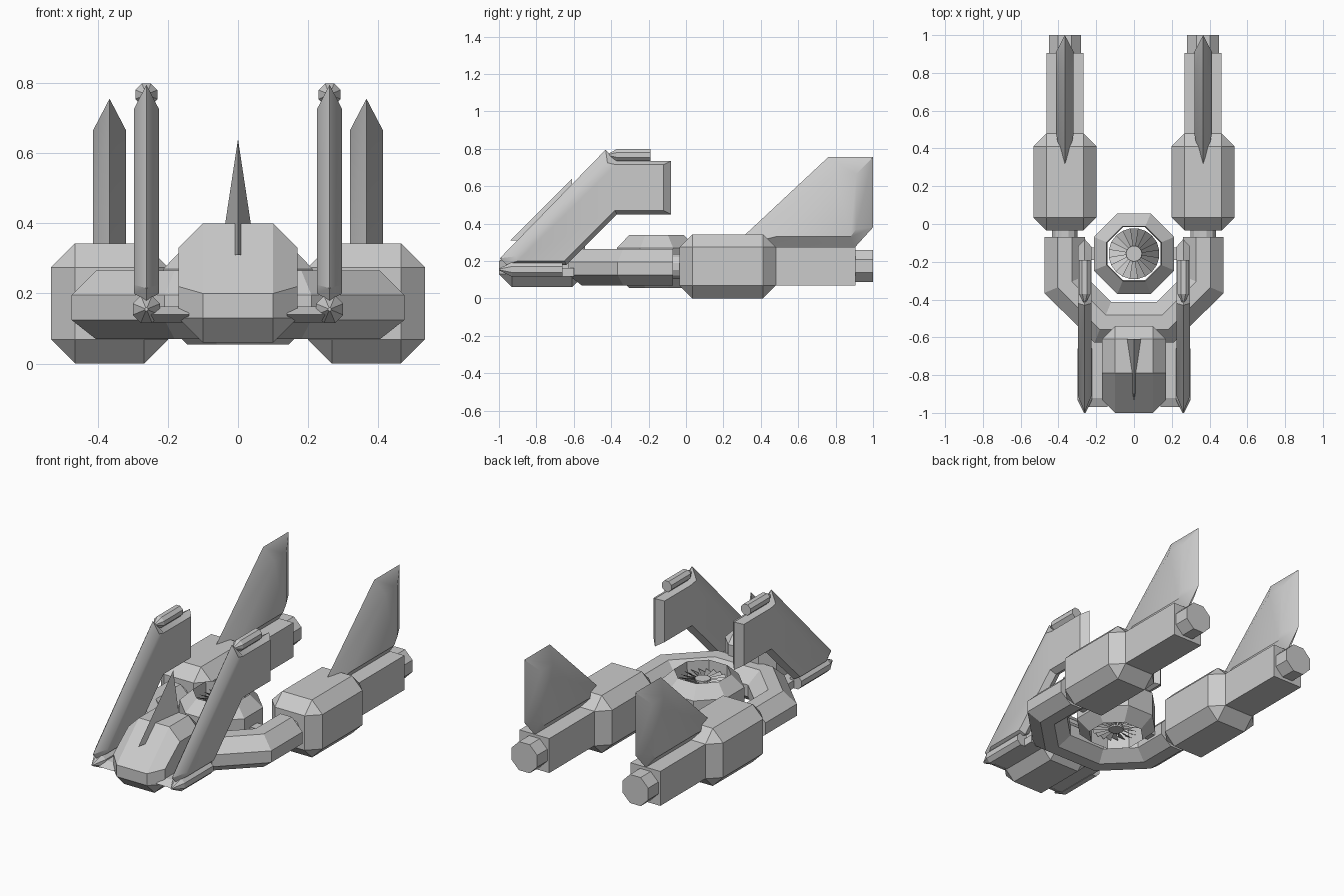
import bpy, bmesh, math
from mathutils import Vector

if "Cube" in bpy.data.objects:
    bpy.data.objects.remove(bpy.data.objects["Cube"])


def loft(name, loops, cap=True, closed=False, smooth=False):
    """Skin equal-length point loops into one mesh."""
    bm = bmesh.new()
    rows = [[bm.verts.new(p) for p in loop] for loop in loops]
    n = len(rows[0])
    for i in range(len(rows) if closed else len(rows) - 1):
        a, b = rows[i], rows[(i + 1) % len(rows)]
        for j in range(n):
            k = (j + 1) % n
            bm.faces.new((a[j], a[k], b[k], b[j]))
    if cap and not closed:
        bm.faces.new(rows[0])
        bm.faces.new(rows[-1])
    bmesh.ops.remove_doubles(bm, verts=bm.verts, dist=1e-5)
    bmesh.ops.recalc_face_normals(bm, faces=bm.faces)
    me = bpy.data.meshes.new(name)
    bm.to_mesh(me)
    bm.free()
    ob = bpy.data.objects.new(name, me)
    bpy.context.collection.objects.link(ob)
    if smooth:
        bpy.context.view_layer.objects.active = ob
        ob.select_set(True)
        bpy.ops.object.shade_smooth_by_angle(angle=math.radians(35))
        ob.select_set(False)
    return ob


def side_loops(layers):
    """Layers of (x, side profile in y,z)."""
    return [[(x, y, z) for y, z in prof] for x, prof in layers]


def box(name, lo, hi, bevel=0):
    lo, hi = Vector(lo), Vector(hi)
    bpy.ops.mesh.primitive_cube_add(size=1, location=(lo + hi) / 2)
    ob = bpy.context.object
    ob.name = name
    ob.scale = hi - lo
    bpy.ops.object.transform_apply(location=False, rotation=False, scale=True)
    if bevel:
        m = ob.modifiers.new("Bevel", 'BEVEL')
        m.width = bevel
        m.segments = 1
    return ob


def tube(name, x, z, stations, n=8, smooth=False):
    """Round part along y from (y, radius) stations."""
    return loft(name, [[(x + r * math.cos(t), y, z + r * math.sin(t))
                        for t in [math.tau * (i + .5) / n for i in range(n)]]
                       for y, r in stations], smooth=smooth)


# cockpit: bevelled wedge with sloped windscreen
mid = [(-1, .13), (-1, .2), (-.79, .4), (-.61, .4), (-.54, .33), (-.54, .13), (-.61, .06), (-.93, .06)]
side = [(-.93, .13), (-.93, .22), (-.79, .33), (-.61, .33), (-.61, .33), (-.61, .13), (-.61, .13), (-.93, .13)]
loft("cockpit", side_loops([(-.17, side), (-.1, mid), (.1, mid), (.17, side)]))

# small fin on the cockpit roof
loft("roof_fin", [[(-.05, -.61, .31), (.05, -.61, .31), (0, -.94, .31)], [(0, -.61, .64)] * 3])

# U-shaped hull: octagonal section swept along a mitred path
sec = [(.108, .125), (.108, .195), (.038, .265), (-.038, .265),
       (-.108, .195), (-.108, .125), (-.038, .07), (.038, .07)]
half = [(.367, -.07), (.367, -.32), (.165, -.52)]
path = [Vector(p) for p in half + [(-x, y) for x, y in reversed(half)]]
hull = []
for i, p in enumerate(path):
    d0 = (p - path[i - 1]).normalized() if i else (path[1] - p).normalized()
    d1 = (path[i + 1] - p).normalized() if i < len(path) - 1 else d0
    d = (d0 + d1).normalized()
    k = 1 / d.dot(d0)
    hull.append([(p.x - d.y * u * k, p.y + d.x * u * k, z) for u, z in sec])
loft("hull", hull)

# octagonal fan housing
CY = -.157
ring = [(.213, .125), (.213, .27), (.145, .34), (.14, .2), (.145, .055)]
loft("fan_housing", [[(r / math.cos(math.pi / 8) * math.cos(t), CY + r / math.cos(math.pi / 8) * math.sin(t), z)
                      for r, z in ring]
                     for t in [math.tau * (i + .5) / 8 for i in range(8)]], closed=True)

# fans: pitched blades facing up and down, on one hub
for label, fz in (("upper", .285), ("lower", .11)):
    bm = bmesh.new()
    for i in range(20):
        t = math.tau * i / 20
        pts = []
        for r, s in ((.03, -1), (.135, -1), (.135, 1), (.03, 1)):
            a = t + s * math.pi / 20
            pts.append(bm.verts.new((r * math.cos(a), CY + r * math.sin(a), fz + s * .012)))
        bm.faces.new(pts)
    me = bpy.data.meshes.new(label + "_fan")
    bm.to_mesh(me)
    bm.free()
    bpy.context.collection.objects.link(bpy.data.objects.new(label + "_fan", me))
bpy.ops.mesh.primitive_cylinder_add(vertices=16, radius=.042, depth=.21, location=(0, CY, .197))
bpy.context.object.name = "fan_hub"

# fin profiles: sharp centre outline and thick inset outline
rear_o = [(.24, .27), (.76, .755), (1, .755), (1, .38), (.9, .27)]
rear_i = [(.48, .33), (.8, .665), (.91, .665), (.91, .37), (.88, .33)]
front_o = [(-.995, .215), (-.43, .795), (-.37, .735), (-.08, .735),
           (-.08, .45), (-.37, .45), (-.64, .18), (-.96, .18)]
front_i = [(-.91, .225), (-.42, .725), (-.375, .715), (-.12, .715),
           (-.12, .47), (-.38, .47), (-.65, .2), (-.9, .2)]

for s, tag in ((-1, "left"), (1, "right")):
    x = s * .366
    # rear nacelle
    box(tag + "_nacelle", (x - .167, -.035, 0), (x + .167, .48, .343), .069)
    box(tag + "_boom", (x - .098, .42, .07), (x + .098, .905, .275))
    tube(tag + "_nozzle", x, .173, [(.88, .092), (1, .092)])
    tube(tag + "_joint", x, .171, [(-.1, .07), (0, .07)], 12)
    loft(tag + "_rear_fin", side_loops([(x - .047, rear_i), (x, rear_o), (x + .047, rear_i)]), smooth=True)
    # front fin with tip tank and lower pod
    fx = s * .261
    loft(tag + "_front_fin", side_loops([(fx - .036, front_i), (fx, front_o), (fx + .036, front_i)]), smooth=True)
    tube(tag + "_tip_tank", fx, .767, [(-.42, .004), (-.37, .034), (-.19, .034)])
    tube(tag + "_lower_pod", fx, .155, [(-1, .005), (-.93, .042), (-.66, .042)])
    # wedge strut from cockpit to pod
    strut = [(-.97, .14), (-.92, .163), (-.6, .163), (-.6, .118), (-.92, .118)]
    loft(tag + "_strut", side_loops([(s * .14, strut), (s * .25, strut)]))
    # link from hull to fan housing
    box(tag + "_link", (s * .24 - .05, -.19, .14), (s * .24 + .05, -.125, .2))
